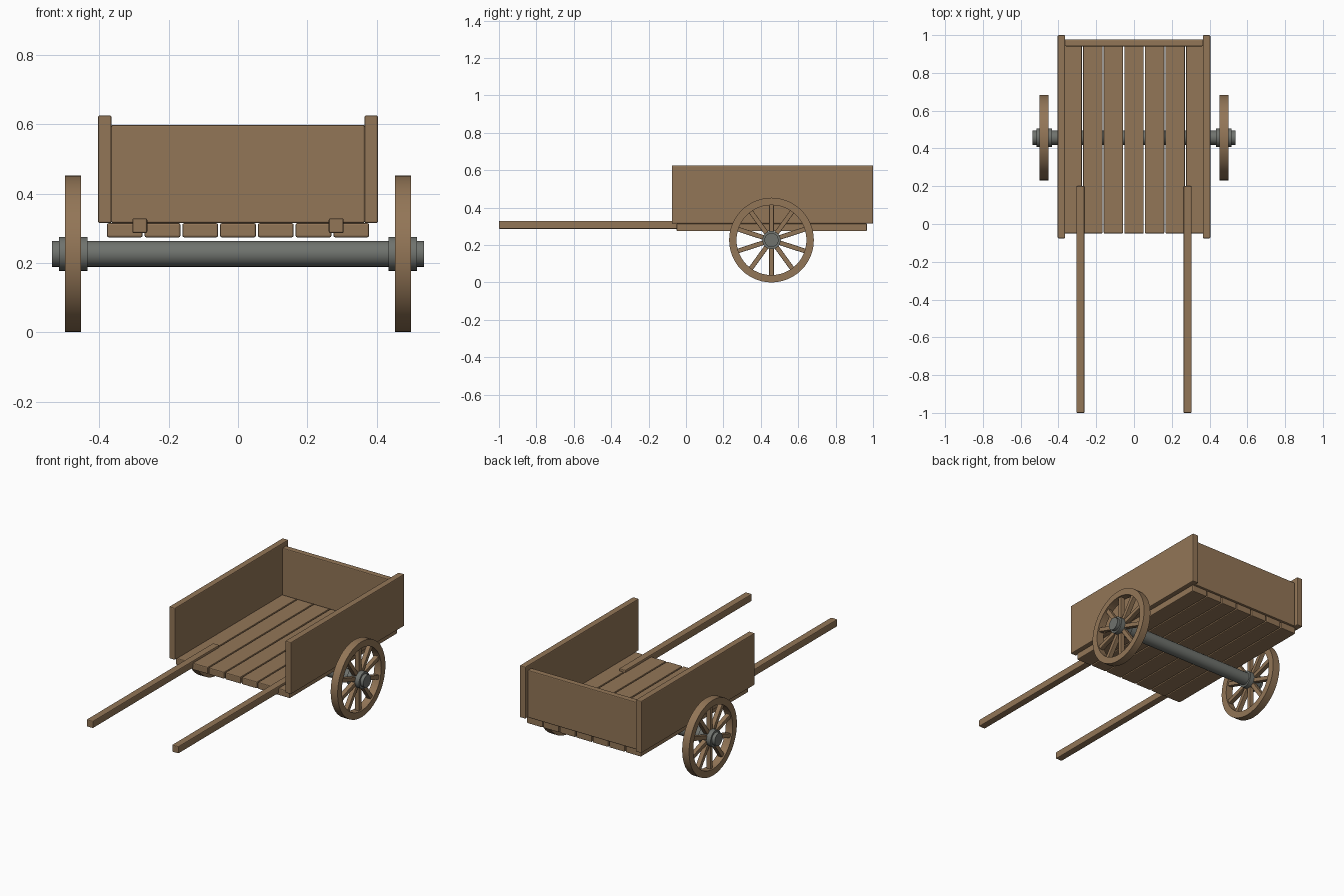
import bpy, bmesh
from math import radians, pi
from mathutils import Matrix, Vector

if "Cube" in bpy.data.objects:
    bpy.data.objects.remove(bpy.data.objects["Cube"])


def material(name, rgb):
    m = bpy.data.materials.new(name)
    m.diffuse_color = (*rgb, 1)
    m.use_nodes = True
    m.node_tree.nodes["Principled BSDF"].inputs["Base Color"].default_value = m.diffuse_color
    return m


WOOD = material("wood", (0.29, 0.18, 0.095))
IRON = material("iron", (0.16, 0.17, 0.155))
AXLE_Y, AXLE_Z = 0.457, 0.2265


def finish(name, bm, mat, bevel=0.0, smooth=False):
    bmesh.ops.recalc_face_normals(bm, faces=bm.faces)
    me = bpy.data.meshes.new(name)
    bm.to_mesh(me)
    bm.free()
    ob = bpy.data.objects.new(name, me)
    bpy.context.collection.objects.link(ob)
    me.materials.append(mat)
    if bevel:
        b = ob.modifiers.new("bevel", 'BEVEL')
        b.width, b.segments = bevel, 2
    if smooth:
        bpy.ops.object.select_all(action='DESELECT')
        ob.select_set(True)
        bpy.context.view_layer.objects.active = ob
        bpy.ops.object.shade_smooth_by_angle(angle=radians(35))
    return ob


def box(name, x, y, z, bevel=0.005):
    """Box from (min, max) ranges."""
    bm = bmesh.new()
    size = Vector([r[1] - r[0] for r in (x, y, z)])
    mid = Vector([(r[1] + r[0]) / 2 for r in (x, y, z)])
    bmesh.ops.create_cube(bm, size=1, matrix=Matrix.Translation(mid) @ Matrix.Diagonal((*size, 1)))
    return finish(name, bm, WOOD, bevel)


def lathe(name, profile, mat, steps):
    """Spin a closed (x, radius) profile around the axle line."""
    bm = bmesh.new()
    vs = [bm.verts.new((x, AXLE_Y, AXLE_Z + r)) for x, r in profile]
    es = [bm.edges.new((vs[i], vs[(i + 1) % len(vs)])) for i in range(len(vs))]
    bmesh.ops.spin(bm, geom=vs + es, cent=(0, AXLE_Y, AXLE_Z), axis=(1, 0, 0),
                   angle=2 * pi, steps=steps)
    bmesh.ops.remove_doubles(bm, verts=bm.verts, dist=1e-5)
    return finish(name, bm, mat, smooth=True)


# Floor planks
for i in range(7):
    c = (i - 3) * 0.109
    box(f"floor_plank_{i + 1}", (c - 0.0515, c + 0.0515), (-0.05, 0.967), (0.274, 0.315))

# Back board
box("back_board", (-0.366, 0.366), (0.941, 0.977), (0.315, 0.599))

# Axle
lathe("axle", [(-0.537, 0), (-0.537, 0.0375), (0.537, 0.0375), (0.537, 0)], IRON, 32)

for s, side in ((-1, "left"), (1, "right")):
    # Side boards and pulling shafts
    box(f"{side}_side_board", sorted((s * 0.365, s * 0.404)), (-0.076, 1.0), (0.315, 0.626))
    box(f"{side}_shaft", sorted((s * 0.262, s * 0.305)), (-1.0, 0.2), (0.286, 0.329))

    # Wheel rim and hub
    lathe(f"{side}_wheel_rim", [(s * 0.453, 0.187), (s * 0.453, 0.2265),
                                (s * 0.499, 0.2265), (s * 0.499, 0.187)], WOOD, 48)
    lathe(f"{side}_wheel_hub", [(s * 0.434, 0), (s * 0.434, 0.049),
                                (s * 0.517, 0.049), (s * 0.517, 0)], IRON, 32)

    # Ten spokes running from hub to rim
    bm = bmesh.new()
    centre = Matrix.Translation((s * 0.476, AXLE_Y, AXLE_Z))
    for k in range(10):
        m = (centre @ Matrix.Rotation(k * pi / 5, 4, 'X')
             @ Matrix.Translation((0, 0, 0.118)) @ Matrix.Diagonal((0.028, 0.025, 0.15, 1)))
        bmesh.ops.create_cube(bm, size=1, matrix=m)
    finish(f"{side}_wheel_spokes", bm, WOOD, 0.003)
